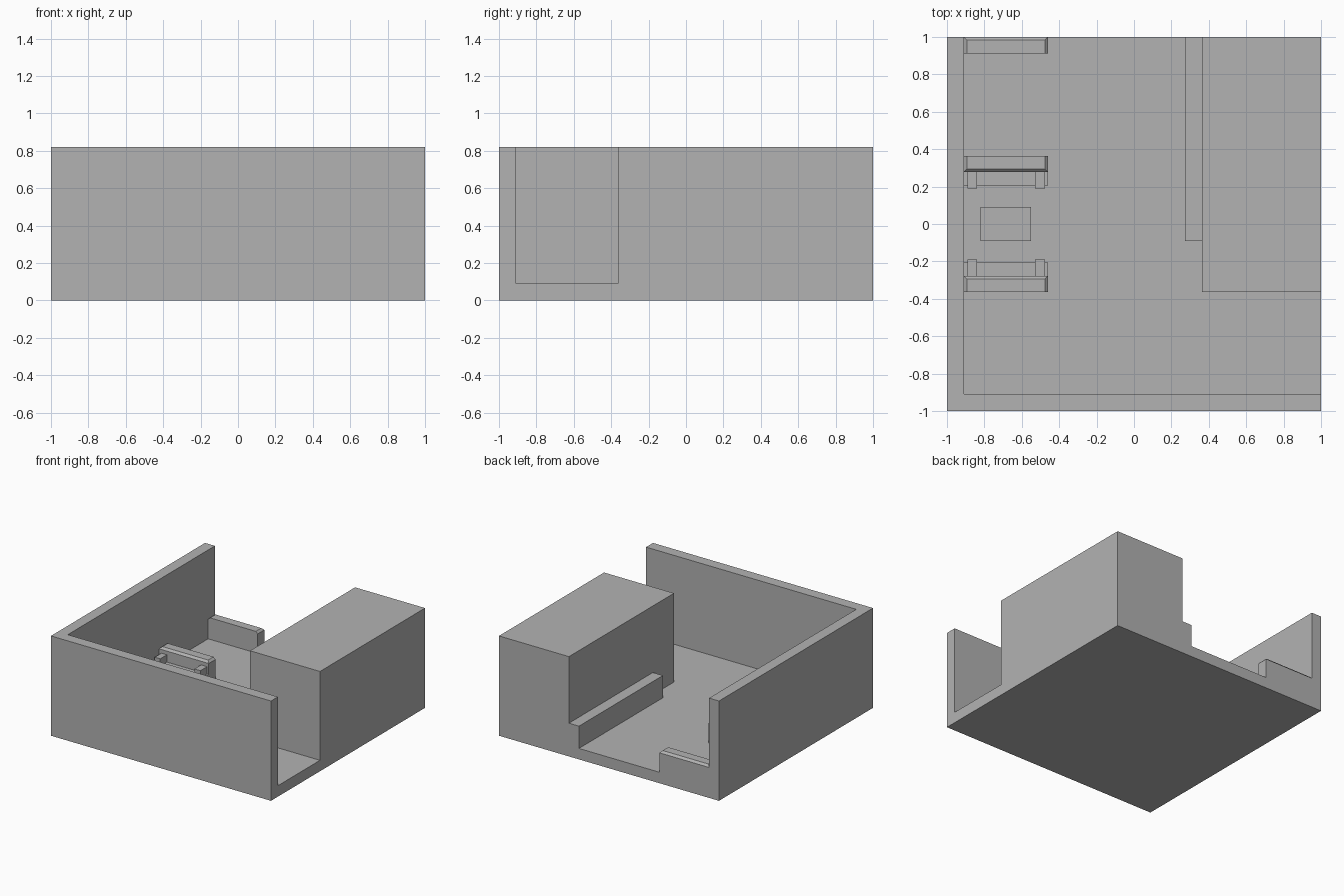
import bpy
import bmesh

default = bpy.data.objects.get("Cube")
if default:
    bpy.data.objects.remove(default, do_unlink=True)

GREY = (0.448, 0.448, 0.448, 1)
grey = bpy.data.materials.new("plain grey")
grey.use_nodes = True
grey.diffuse_color = GREY
grey.node_tree.nodes["Principled BSDF"].inputs["Base Color"].default_value = GREY


def box(name, x, y, z, chamfer=0, flat_side=0):
    """Box from (low, high) ranges; chamfers the top edges except on flat_side of y."""
    bm = bmesh.new()
    bmesh.ops.create_cube(bm, size=1)
    for v in bm.verts:
        v.co = [r[0] if c < 0 else r[1] for c, r in zip(v.co, (x, y, z))]
    if chamfer:
        flat_y = y[1] if flat_side > 0 else y[0]
        edges = [e for e in bm.edges
                 if all(abs(v.co.z - z[1]) < 1e-5 for v in e.verts)
                 and not all(abs(v.co.y - flat_y) < 1e-5 for v in e.verts)]
        bmesh.ops.bevel(bm, geom=edges, offset=chamfer, segments=1, affect='EDGES')
    bmesh.ops.recalc_face_normals(bm, faces=bm.faces)
    mesh = bpy.data.meshes.new(name)
    bm.to_mesh(mesh)
    bm.free()
    mesh.materials.append(grey)
    obj = bpy.data.objects.new(name, mesh)
    bpy.context.collection.objects.link(obj)
    return obj


FLOOR, TOP, INNER = 0.09, 0.82, -0.91
BENCH_X = (INNER, -0.46)

# Room shell: floor slab and two walls
box("floor", (-1, 1), (-1, 1), (0, FLOOR))
box("front_wall", (-1, 1), (-1, INNER), (FLOOR, TOP))
box("right_wall", (-1, INNER), (INNER, 1), (FLOOR, TOP))

# Solid corner block with a low counter along it
box("corner_block", (0.364, 1), (-0.364, 1), (FLOOR, TOP))
box("counter", (0.273, 0.364), (-0.09, 1), (FLOOR, 0.273))

# Low table between the two benches
box("table", (-0.82, -0.55), (-0.09, 0.09), (FLOOR, 0.18))


def span(side, a, b):
    return tuple(sorted((side * a, side * b)))


# Facing benches: backrest, seat and two armrests, mirrored about the table
for side, label in ((1, "back"), (-1, "front")):
    box(label + "_bench_backrest", BENCH_X, span(side, 0.277, 0.364),
        (FLOOR, 0.267), 0.017, side)
    box(label + "_bench_seat", BENCH_X, span(side, 0.205, 0.277), (FLOOR, 0.16))
    for arm, x in (("right", (-0.89, -0.84)), ("left", (-0.53, -0.475))):
        box(f"{label}_bench_{arm}_armrest", x, span(side, 0.19, 0.277), (FLOOR, 0.22))

# Backrest of a third bench, cut off at the rear edge of the floor
box("rear_bench_backrest", BENCH_X, (0.912, 1), (FLOOR, 0.267), 0.017, -1)
